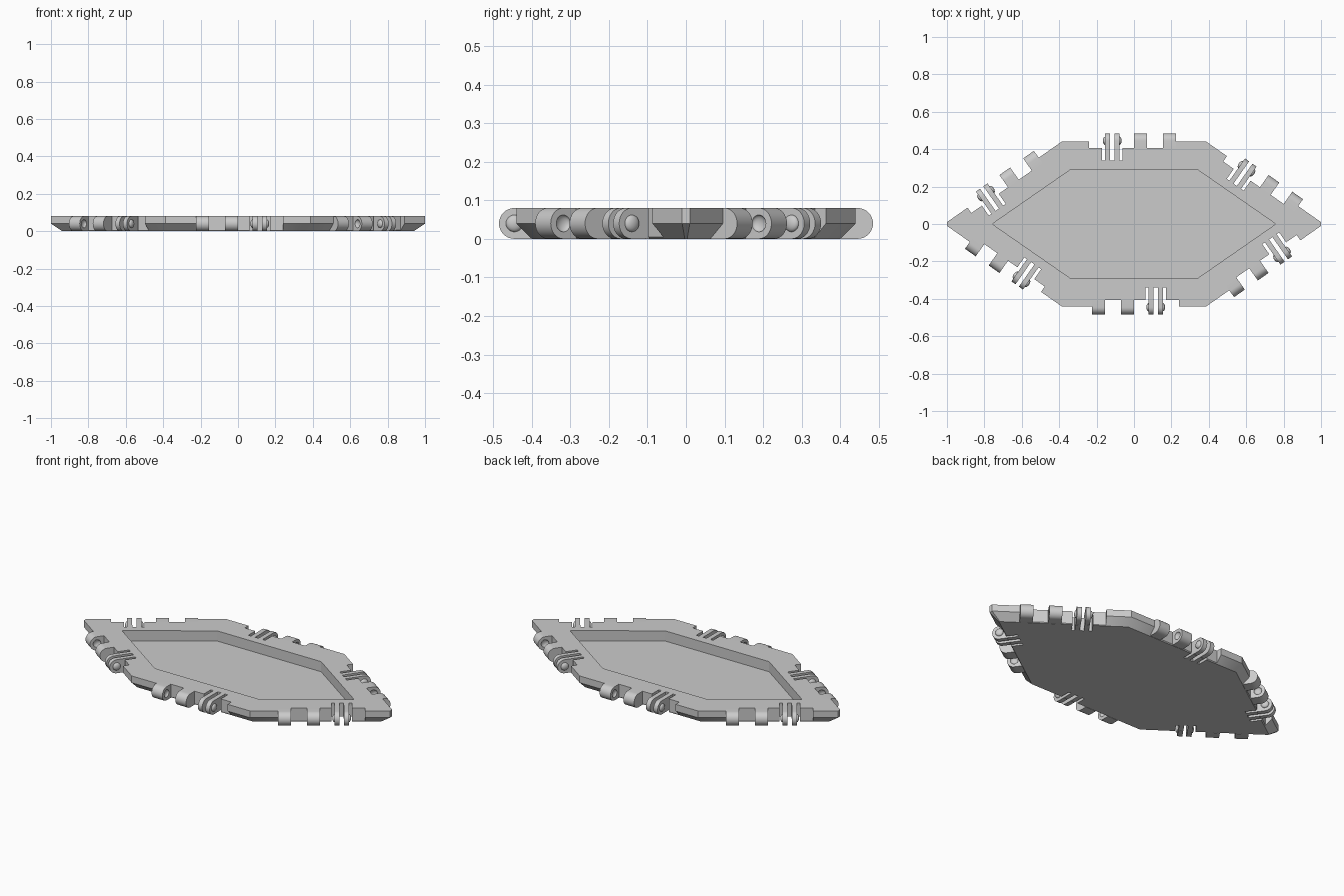
import bpy, bmesh, math
from mathutils import Matrix, Vector

if "Cube" in bpy.data.objects:
    bpy.data.objects.remove(bpy.data.objects["Cube"], do_unlink=True)

H = 0.08                 # panel thickness
R = H / 2                # knuckle radius
AXIS = 0.005             # hinge axis, outward from the panel edge
CLEVIS = -0.116          # centre of the finger pair along an edge

grey = bpy.data.materials.new("light_grey")
grey.use_nodes = True
grey.diffuse_color = (0.6, 0.6, 0.6, 1)
grey.node_tree.nodes["Principled BSDF"].inputs["Base Color"].default_value = (0.6, 0.6, 0.6, 1)


def finish(name, bm):
    bmesh.ops.recalc_face_normals(bm, faces=bm.faces)
    mesh = bpy.data.meshes.new(name)
    bm.to_mesh(mesh)
    bm.free()
    mesh.materials.append(grey)
    obj = bpy.data.objects.new(name, mesh)
    bpy.context.collection.objects.link(obj)
    return obj


def activate(obj):
    bpy.ops.object.select_all(action="DESELECT")
    obj.select_set(True)
    bpy.context.view_layer.objects.active = obj


def carve(obj, cutter):
    mod = obj.modifiers.new("carve", "BOOLEAN")
    mod.operation = "DIFFERENCE"
    mod.solver = "EXACT"
    mod.object = cutter
    activate(obj)
    bpy.ops.object.modifier_apply(modifier=mod.name)
    bpy.data.objects.remove(cutter, do_unlink=True)


def prism(bm, points, shift, frame):
    """Extrude a flat outline along shift, placed by an edge frame."""
    a = [bm.verts.new(frame @ Vector(p)) for p in points]
    b = [bm.verts.new(frame @ (Vector(p) + Vector(shift))) for p in points]
    bm.faces.new(a)
    bm.faces.new(b)
    for i in range(len(a)):
        j = (i + 1) % len(a)
        bm.faces.new((a[i], a[j], b[j], b[i]))


def knuckle(bm, s0, s1, frame):
    """Block with a half-round end, spanning s0 to s1 along an edge."""
    arc = [math.pi * (i / 16 - 0.5) for i in range(17)]
    outline = [(s0, AXIS + R * math.cos(t), R + R * math.sin(t)) for t in arc]
    outline += [(s0, -0.038, H), (s0, -0.038, 0)]
    prism(bm, outline, (s1 - s0, 0, 0), frame)


def button(bm, s, frame):
    """Flattened ball on the hinge axis."""
    place = Matrix.Translation((s, AXIS, R)) @ Matrix.Diagonal((0.55, 1, 1, 1))
    turn = Matrix.Rotation(math.pi / 2, 4, "Y")
    bmesh.ops.create_uvsphere(bm, u_segments=24, v_segments=12, radius=0.022,
                              matrix=frame @ place @ turn)


def ring(tip_x, tip_y, side_x, side_y, z):
    """Eight-point long hexagon with narrowly blunted tips, clockwise."""
    q = [(side_x, side_y), (tip_x, tip_y)]
    half = q + [(x, -y) for x, y in reversed(q)]
    return [Vector((x, y, z)) for x, y in half + [(-x, -y) for x, y in half]]


# Panel: loft from the bottom, round the rim and down into the recess
outer = ring(1, 0.01, 0.387, 0.44, H)
rings = [ring(0.94, 0.003, 0.377, 0.40, 0), ring(1, 0.01, 0.387, 0.44, R), outer,
         ring(0.755, 0.002, 0.34, 0.29, H), ring(0.755, 0.002, 0.34, 0.29, 0.02)]
bm = bmesh.new()
loops = [[bm.verts.new(p) for p in r] for r in rings]
for lo, hi in zip(loops, loops[1:]):
    for i in range(8):
        j = (i + 1) % 8
        bm.faces.new((lo[i], lo[j], hi[j], hi[i]))
bm.faces.new(loops[0])
bm.faces.new(loops[-1])
panel = finish("panel", bm)

# One frame per long edge: x along it, y outward
frames = []
for a, b in zip(outer, outer[1:] + outer[:1]):
    d = (b - a)
    if d.length < 0.1:
        continue
    d.normalize()
    m = (a + b) / 2
    frames.append(Matrix(((d.x, -d.y, 0, m.x), (d.y, d.x, 0, m.y),
                          (0, 0, 1, 0), (0, 0, 0, 1))))

# Edge notches with three slots beside the fingers
notch = [(-0.24, 0.1), (-0.24, -0.035)]
for l, r in ((-0.055, -0.038), (-0.011, 0.011), (0.038, 0.055)):
    l, r = CLEVIS + l, CLEVIS + r
    notch += [(l, -0.035), (l, -0.1), (r, -0.1), (r, -0.035)]
notch += [(0.225, -0.035), (0.225, 0.1)]
bm = bmesh.new()
for f in frames:
    prism(bm, [(s, d, -0.1) for s, d in notch], (0, 0, 0.3), f)
carve(panel, finish("notch_cutter", bm))

# Hinge parts on every edge
blocks, fingers, bumps, sockets = (bmesh.new() for _ in range(4))
for f in frames:
    knuckle(blocks, 0.0, 0.07, f)
    knuckle(blocks, 0.155, 0.225, f)
    for s in (0.07, 0.155):
        button(sockets, s, f)
    for side in (-1, 1):
        ends = sorted((CLEVIS + side * 0.011, CLEVIS + side * 0.038))
        knuckle(fingers, *ends, f)
        button(bumps, CLEVIS + side * 0.038, f)
hinge_blocks = finish("hinge_blocks", blocks)
carve(hinge_blocks, finish("socket_cutter", sockets))
parts = [panel, hinge_blocks, finish("hinge_fingers", fingers), finish("snap_bumps", bumps)]

for obj in parts:
    activate(obj)
    bpy.ops.object.shade_smooth_by_angle(angle=math.radians(30))
